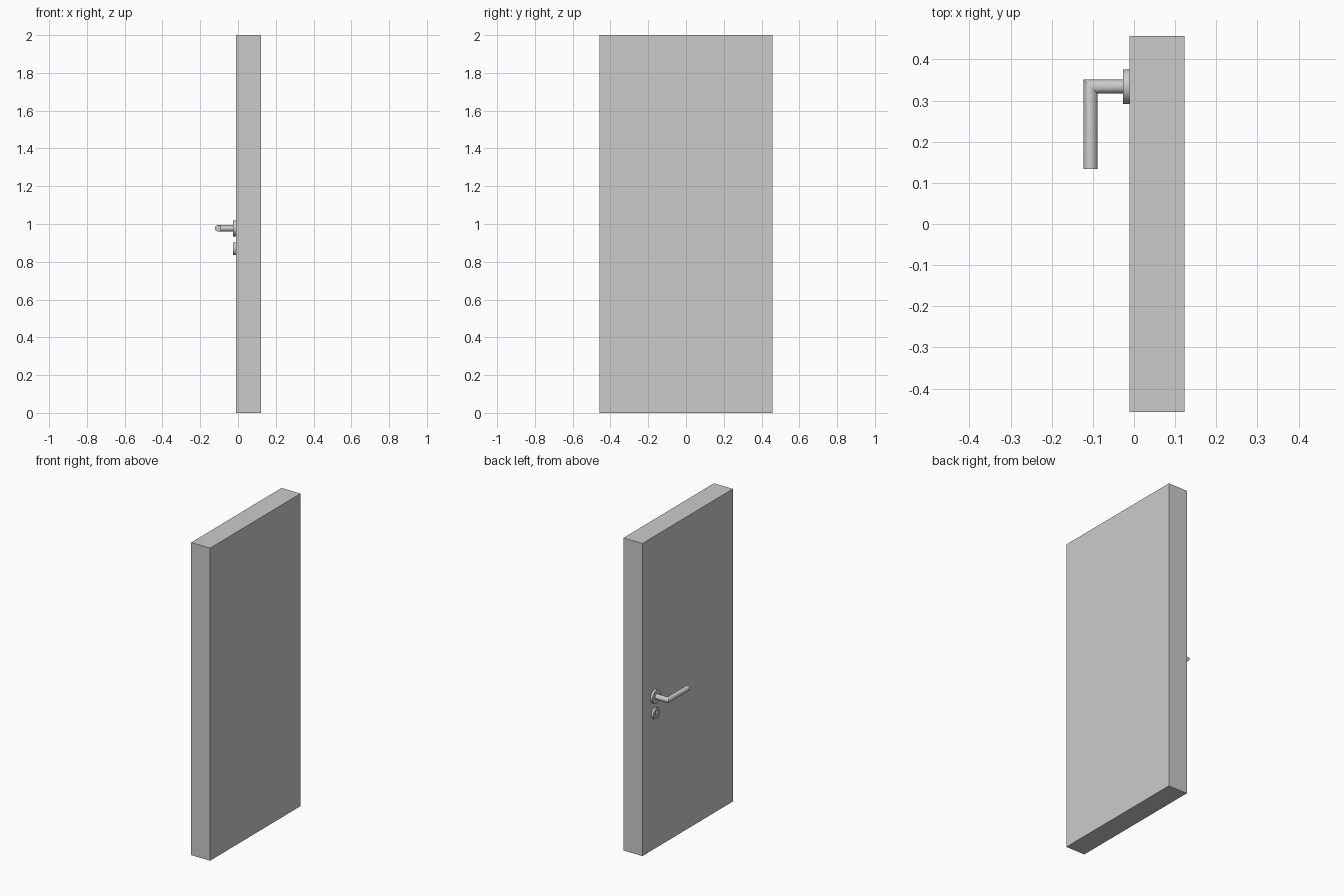
import bpy, bmesh
from math import sin, cos, pi, radians, asin

if "Cube" in bpy.data.objects:
    bpy.data.objects.remove(bpy.data.objects["Cube"])

DOOR_X0, DOOR_X1 = -0.0115, 0.1225
PLATE_X0 = -0.027
HANDLE_Y, HANDLE_Z, KEY_Z = 0.334, 0.977, 0.869
ROD_R = 0.0168
LEVER_X, LEVER_END_Y = -0.1058, 0.134


def smooth(ob):
    bpy.ops.object.select_all(action='DESELECT')
    ob.select_set(True)
    bpy.context.view_layer.objects.active = ob
    bpy.ops.object.shade_smooth_by_angle(angle=radians(30))


def arc(r, a0, a1, n):
    return [(r * cos(a0 + (a1 - a0) * i / n), r * sin(a0 + (a1 - a0) * i / n)) for i in range(n)]


def plate(name, z, outlines):
    """Flat plate on the door face; inner outlines become holes."""
    cu = bpy.data.curves.new(name, 'CURVE')
    cu.dimensions, cu.fill_mode = '2D', 'BOTH'
    cu.extrude = (DOOR_X0 - PLATE_X0) / 2
    for pts in outlines:
        sp = cu.splines.new('POLY')
        sp.points.add(len(pts) - 1)
        for p, (u, v) in zip(sp.points, pts):
            p.co = (u, v, 0, 1)
        sp.use_cyclic_u = True
    ob = bpy.data.objects.new(name, cu)
    bpy.context.collection.objects.link(ob)
    ob.location = ((DOOR_X0 + PLATE_X0) / 2, HANDLE_Y, z)
    ob.rotation_euler = (pi / 2, 0, pi / 2)
    bpy.ops.object.select_all(action='DESELECT')
    ob.select_set(True)
    bpy.context.view_layer.objects.active = ob
    bpy.ops.object.convert(target='MESH')
    ob = bpy.context.view_layer.objects.active
    bm = bmesh.new()
    bm.from_mesh(ob.data)
    bmesh.ops.remove_doubles(bm, verts=bm.verts, dist=1e-5)
    bmesh.ops.recalc_face_normals(bm, faces=bm.faces)
    bm.to_mesh(ob.data)
    bm.free()
    smooth(ob)


# Door slab
bpy.ops.mesh.primitive_cube_add(size=1, location=((DOOR_X0 + DOOR_X1) / 2, 0, 1))
door = bpy.context.object
door.name = "door_slab"
door.scale = (DOOR_X1 - DOOR_X0, 0.914, 2)
bpy.ops.object.transform_apply(location=False, rotation=False, scale=True)

# Handle rosette
plate("handle_rosette", HANDLE_Z, [arc(0.042, 0, 2 * pi, 48)])

# Keyhole rosette: round top with a straight slot below
hole_r, slot_w, slot_bottom = 0.0115, 0.0065, -0.021
a = asin(slot_w / hole_r)
hole = [(u, v + 0.008) for u, v in arc(hole_r, -pi / 2 + a, 3 * pi / 2 - a, 28)]
hole += [(-slot_w, 0.008 - hole_r * cos(a)), (-slot_w, slot_bottom), (slot_w, slot_bottom)]
plate("keyhole_rosette", KEY_Z, [arc(0.034, 0, 2 * pi, 48), hole])

# Lever handle: round rod with a mitred corner
bm = bmesh.new()
circle = arc(ROD_R, 0, 2 * pi, 32)
rings = [
    [bm.verts.new((PLATE_X0, HANDLE_Y + u, HANDLE_Z + v)) for u, v in circle],
    [bm.verts.new((LEVER_X - u, HANDLE_Y + u, HANDLE_Z + v)) for u, v in circle],
    [bm.verts.new((LEVER_X - u, LEVER_END_Y, HANDLE_Z + v)) for u, v in circle],
]
for r0, r1 in zip(rings, rings[1:]):
    for i in range(32):
        j = (i + 1) % 32
        bm.faces.new((r0[i], r0[j], r1[j], r1[i]))
bm.faces.new(rings[0])
bm.faces.new(rings[-1])
bmesh.ops.recalc_face_normals(bm, faces=bm.faces)
me = bpy.data.meshes.new("lever_handle")
bm.to_mesh(me)
bm.free()
lever = bpy.data.objects.new("lever_handle", me)
bpy.context.collection.objects.link(lever)
smooth(lever)
